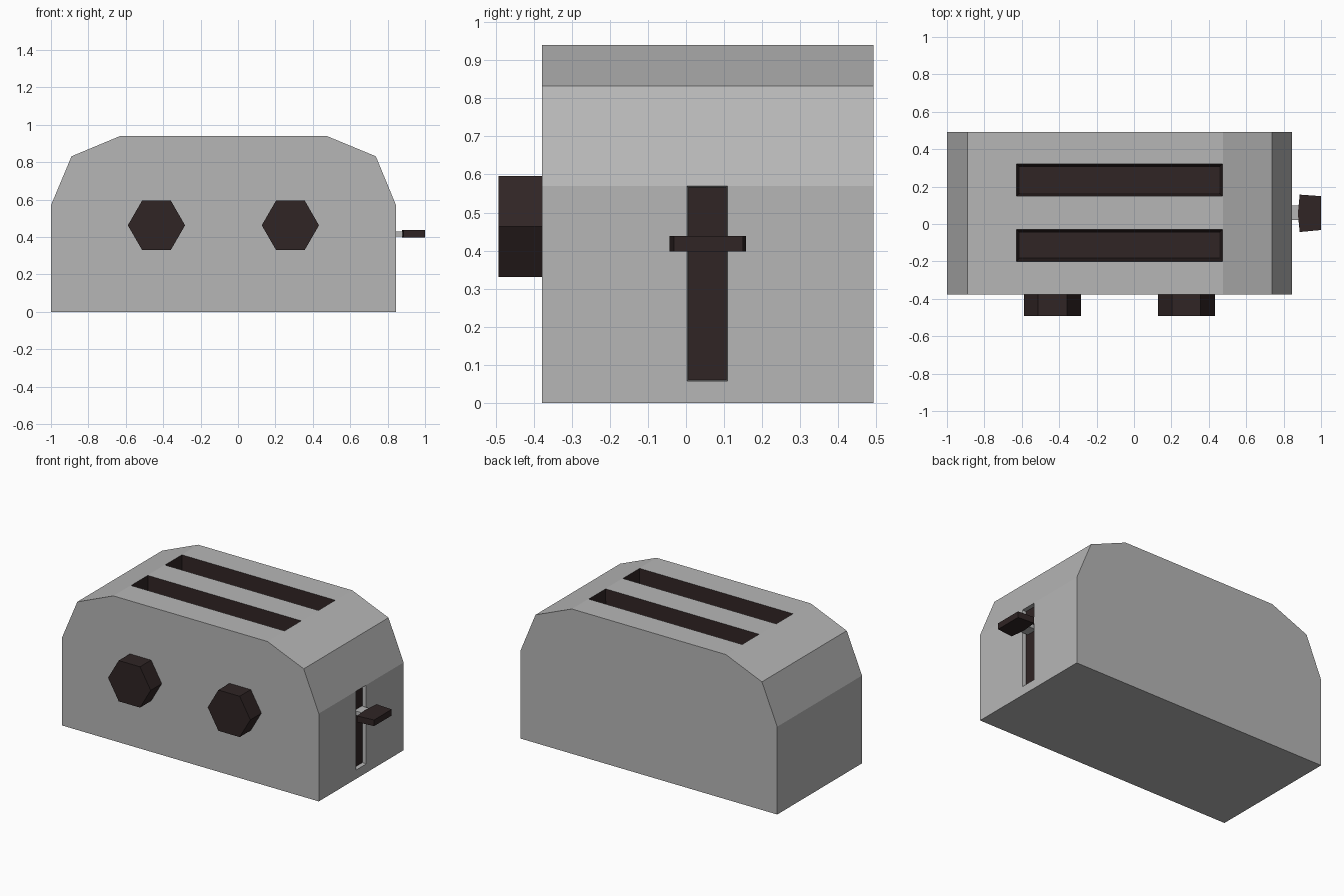
import bpy, bmesh, math
from mathutils import Vector

if "Cube" in bpy.data.objects:
    bpy.data.objects.remove(bpy.data.objects["Cube"])


def material(name, rgb):
    m = bpy.data.materials.new(name)
    m.diffuse_color = (*rgb, 1)
    m.use_nodes = True
    m.node_tree.nodes["Principled BSDF"].inputs["Base Color"].default_value = m.diffuse_color
    return m


GREY = material("grey metal", (0.47, 0.47, 0.47))
DARK = material("dark brown plastic", (0.029, 0.018, 0.018))


def loft(name, ring_a, ring_b, mats):
    """Closed solid between two matching rings; the last face made is the ring_b cap."""
    bm = bmesh.new()
    a = [bm.verts.new(p) for p in ring_a]
    b = [bm.verts.new(p) for p in ring_b]
    n = len(a)
    for i in range(n):
        j = (i + 1) % n
        bm.faces.new((a[i], a[j], b[j], b[i]))
    bm.faces.new(a[::-1])
    bm.faces.new(b)
    bmesh.ops.recalc_face_normals(bm, faces=bm.faces[:])
    me = bpy.data.meshes.new(name)
    bm.to_mesh(me)
    bm.free()
    for m in mats:
        me.materials.append(m)
    ob = bpy.data.objects.new(name, me)
    bpy.context.collection.objects.link(ob)
    return ob


def rect(u0, u1, v0, v1, inset=0.0):
    u0, u1, v0, v1 = u0 + inset, u1 - inset, v0 + inset, v1 - inset
    return [(u0, v0), (u1, v0), (u1, v1), (u0, v1)]


def carve(target, cutter):
    mod = target.modifiers.new("carve", 'BOOLEAN')
    mod.operation = 'DIFFERENCE'
    mod.solver = 'EXACT'
    mod.object = cutter
    bpy.context.view_layer.objects.active = target
    bpy.ops.object.modifier_apply(modifier=mod.name)
    bpy.data.objects.remove(cutter)


# Body: chamfered profile extruded front to back
profile = [(-1, 0), (0.845, 0), (0.845, 0.57), (0.737, 0.832),
           (0.476, 0.94), (-0.631, 0.94), (-0.89, 0.832), (-1, 0.57)]
body = loft("body", [(x, -0.378, z) for x, z in profile],
            [(x, 0.492, z) for x, z in profile], [GREY, DARK])

# Bread slots: tapered dark wells in the top
for y0, y1 in ((-0.2, -0.028), (0.148, 0.322)):
    top, low = rect(-0.629, 0.474, y0, y1), rect(-0.629, 0.474, y0, y1, 0.018)
    cutter = loft("slot_cutter", [(x, y, 0.95) for x, y in top],
                  [(x, y, 0.5) for x, y in low], [GREY, DARK])
    for f in cutter.data.polygons:
        f.material_index = 1
    carve(body, cutter)

# Lever track: shallow grey groove with a dark floor
cutter = loft("track_cutter", [(0.86, y, z) for y, z in rect(0.001, 0.111, 0.056, 0.571)],
              [(0.82, y, z) for y, z in rect(0.001, 0.111, 0.056, 0.571, 0.005)], [GREY, DARK])
cutter.data.polygons[-1].material_index = 1
carve(body, cutter)

# Lever: grey stem and dark handle that narrows outward
stem = rect(0.021, 0.099, 0.404, 0.431)
loft("lever_stem", [(0.815, y, z) for y, z in stem], [(0.89, y, z) for y, z in stem], [GREY])
outline = [(0.886, -0.043), (1.0, -0.032), (1.0, 0.149), (0.886, 0.157), (0.876, 0.057)]
loft("lever_handle", [(x, y, 0.398) for x, y in outline],
     [(x, y, 0.438) for x, y in outline], [DARK])

# Control knobs: hexagonal prisms on the front
for side, cx in (("left", -0.436), ("right", 0.28)):
    hexagon = [(cx + 0.153 * math.cos(i * math.pi / 3),
                0.463 + 0.153 * math.sin(i * math.pi / 3)) for i in range(6)]
    loft(side + "_knob", [(x, -0.37, z) for x, z in hexagon],
         [(x, -0.492, z) for x, z in hexagon], [DARK])
